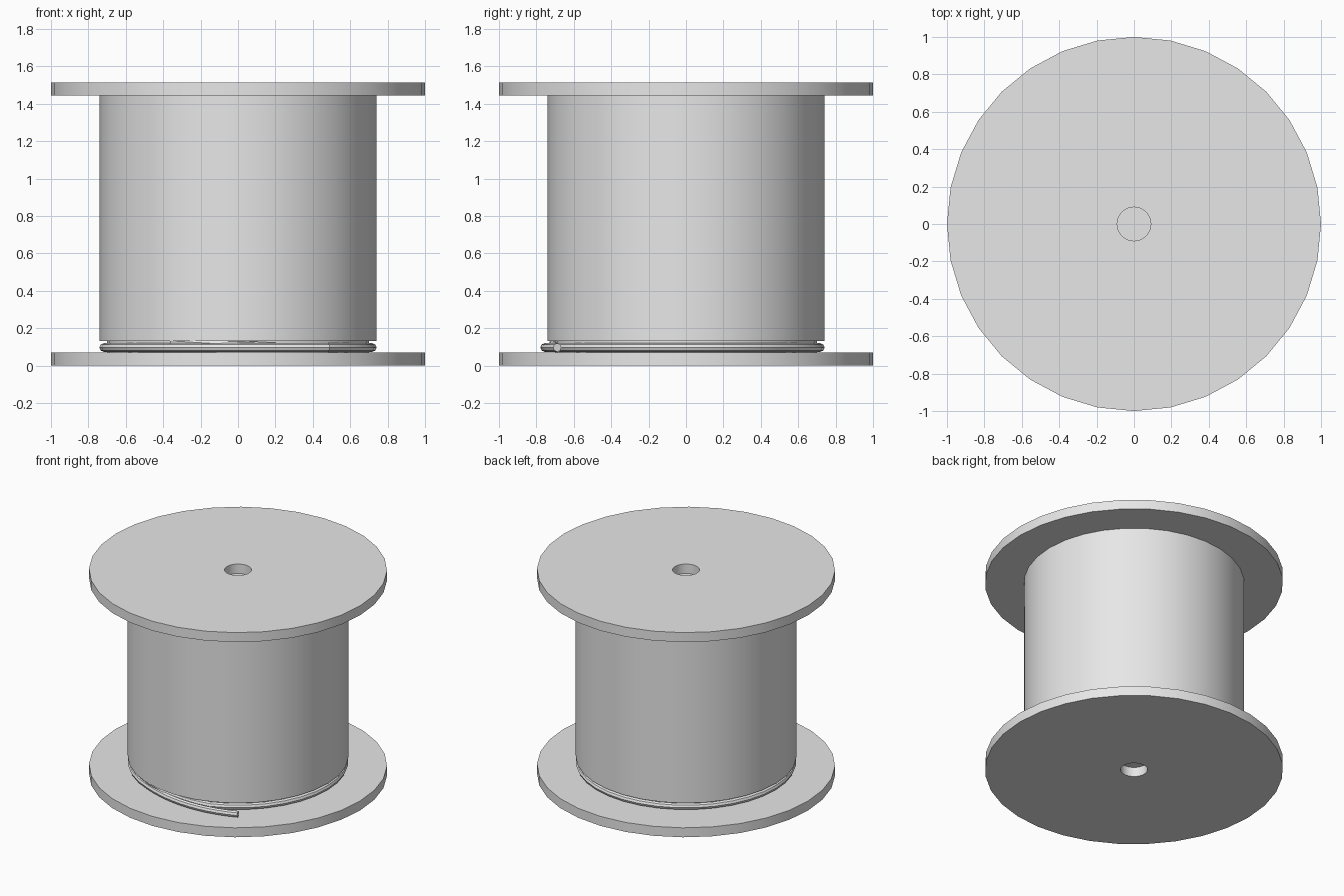
import bpy, bmesh
from math import sin, cos, pi, radians

cube = bpy.data.objects.get("Cube")
if cube:
    bpy.data.objects.remove(cube, do_unlink=True)

SIDES = 32
grey = bpy.data.materials.new("light_grey")
grey.use_nodes = True
grey.diffuse_color = (0.8, 0.8, 0.8, 1)
grey.node_tree.nodes["Principled BSDF"].inputs["Base Color"].default_value = grey.diffuse_color


def lathe(name, profile, closed=False):
    """Revolve (radius, z) points about z; an open profile is capped at both ends."""
    bm = bmesh.new()
    rings = [[bm.verts.new((r * cos(2 * pi * i / SIDES), r * sin(2 * pi * i / SIDES), z))
              for i in range(SIDES)] for r, z in profile]
    pairs = list(zip(rings, rings[1:]))
    if closed:
        pairs.append((rings[-1], rings[0]))
    else:
        bm.faces.new(rings[0])
        bm.faces.new(rings[-1])
    for low, high in pairs:
        for i in range(SIDES):
            j = (i + 1) % SIDES
            bm.faces.new((low[i], low[j], high[j], high[i]))
    bmesh.ops.recalc_face_normals(bm, faces=bm.faces)
    mesh = bpy.data.meshes.new(name)
    bm.to_mesh(mesh)
    bm.free()
    mesh.materials.append(grey)
    obj = bpy.data.objects.new(name, mesh)
    bpy.context.collection.objects.link(obj)
    smooth(obj)
    return obj


def smooth(obj):
    bpy.ops.object.select_all(action='DESELECT')
    obj.select_set(True)
    bpy.context.view_layer.objects.active = obj
    bpy.ops.object.shade_smooth_by_angle(angle=radians(30))


# Two flat flanges, each with a shallow centre hole
for name, low, high in (("bottom_flange", 0, 0.07), ("top_flange", 1.445, 1.515)):
    lathe(name, [(0.09, low), (1, low), (1, high), (0.09, high)], closed=True)

# Inner core and the thicker wound drum around it
lathe("drum", [(0.7, 0.07), (0.7, 0.132), (0.74, 0.132), (0.74, 1.445)])

# Loose cable: the free end spirals in, then makes one turn and rises under the drum
path = []
for degrees in range(-55, -111, -5):
    out = (degrees + 110) / 55
    path.append((degrees, 0.718 + 0.122 * out ** 1.5, 0.097))
for degrees in range(-120, -481, -10):
    rise = max(0, (-degrees - 430) / 50)
    path.append((degrees, 0.718 - 0.01 * rise, 0.097 + 0.035 * rise))

curve = bpy.data.curves.new("cable", 'CURVE')
curve.dimensions = '3D'
curve.bevel_depth = 0.023
curve.bevel_resolution = 2
curve.use_fill_caps = True
spline = curve.splines.new('POLY')
spline.points.add(len(path) - 1)
for point, (degrees, r, z) in zip(spline.points, path):
    a = radians(degrees)
    point.co = (r * cos(a), r * sin(a), z, 1)
curve.materials.append(grey)
cable = bpy.data.objects.new("cable", curve)
bpy.context.collection.objects.link(cable)
bpy.ops.object.select_all(action='DESELECT')
cable.select_set(True)
bpy.context.view_layer.objects.active = cable
bpy.ops.object.convert(target='MESH')
smooth(bpy.context.view_layer.objects.active)
